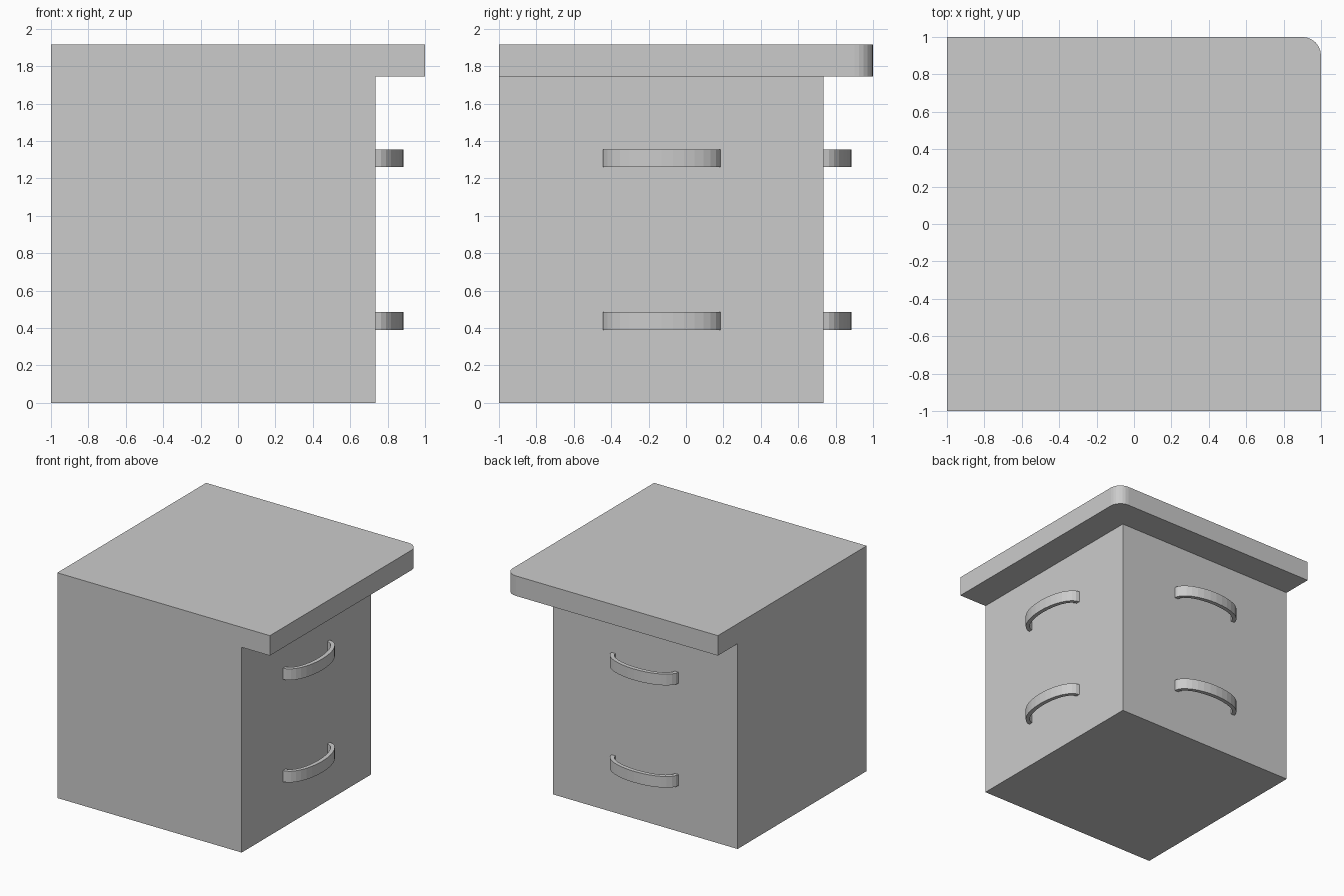
import bpy, bmesh
from math import pi, cos, sin

if "Cube" in bpy.data.objects:
    bpy.data.objects.remove(bpy.data.objects["Cube"])


def prism(name, outline, z0, z1):
    """Extrude a flat XY outline from z0 up to z1."""
    bm = bmesh.new()
    face = bm.faces.new([bm.verts.new((x, y, z0)) for x, y in outline])
    ext = bmesh.ops.extrude_face_region(bm, geom=[face])["geom"]
    top = [v for v in ext if isinstance(v, bmesh.types.BMVert)]
    bmesh.ops.translate(bm, verts=top, vec=(0, 0, z1 - z0))
    bmesh.ops.recalc_face_normals(bm, faces=bm.faces)
    mesh = bpy.data.meshes.new(name)
    bm.to_mesh(mesh)
    bm.free()
    obj = bpy.data.objects.new(name, mesh)
    bpy.context.collection.objects.link(obj)
    return obj


WALL = 0.735      # drawer face position on both +x and +y sides
BODY_TOP = 1.745

# Cabinet body
prism("cabinet_body", [(-1, -1), (WALL, -1), (WALL, WALL), (-1, WALL)], 0, BODY_TOP)

# Overhanging top with one rounded corner
R, N = 0.1, 6
corner = [(1 - R + R * cos(i * pi / 2 / N), 1 - R + R * sin(i * pi / 2 / N))
          for i in range(N + 1)]
prism("top_slab", [(-1, -1), (1, -1)] + corner + [(-1, 1)], BODY_TOP, 1.915)


# Bow handles: half-elliptical band, pairs on both drawer faces
def arc(half_width, depth, n=16):
    return [(WALL + depth * sin(pi * i / n), -0.13 - half_width * cos(pi * i / n))
            for i in range(n + 1)]


band = arc(0.315, 0.15) + arc(0.28, 0.115)[::-1]
for level, z in (("lower", 0.39), ("upper", 1.26)):
    prism(f"{level}_handle_right", band, z, z + 0.095)
    prism(f"{level}_handle_back", [(y, x) for x, y in band], z, z + 0.095)
